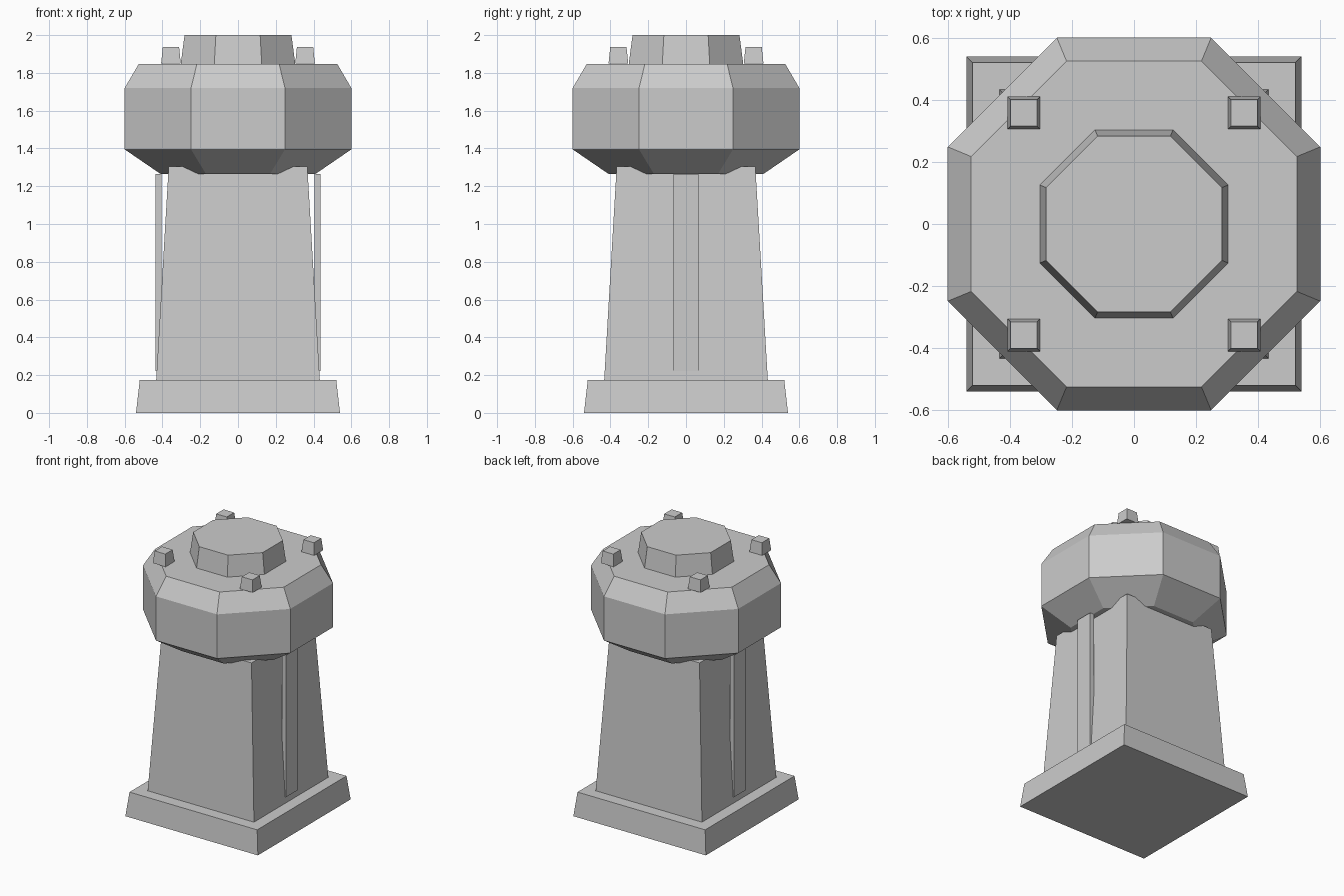
import bpy
import bmesh
import math

cube = bpy.data.objects.get("Cube")
if cube:
    bpy.data.objects.remove(cube, do_unlink=True)

# One stone grey for the whole tower
stone = bpy.data.materials.new("stone_grey")
stone.use_nodes = True
GREY = (0.6, 0.6, 0.6, 1)
stone.diffuse_color = GREY
stone.node_tree.nodes["Principled BSDF"].inputs["Base Color"].default_value = GREY


def finish(name, bm):
    bmesh.ops.recalc_face_normals(bm, faces=bm.faces)
    mesh = bpy.data.meshes.new(name)
    bm.to_mesh(mesh)
    bm.free()
    mesh.materials.append(stone)
    obj = bpy.data.objects.new(name, mesh)
    bpy.context.collection.objects.link(obj)
    return obj


def prism(name, sides, profile, centre=(0, 0)):
    """Stack regular polygon rings given as (half width across flats, height)."""
    bm = bmesh.new()
    rings = []
    for half, z in profile:
        radius = half / math.cos(math.pi / sides)
        ring = []
        for i in range(sides):
            a = (i + 0.5) * math.tau / sides
            ring.append(bm.verts.new((centre[0] + radius * math.cos(a),
                                      centre[1] + radius * math.sin(a), z)))
        rings.append(ring)
    for low, high in zip(rings, rings[1:]):
        for i in range(sides):
            j = (i + 1) % sides
            bm.faces.new((low[i], low[j], high[j], high[i]))
    bm.faces.new(rings[0][::-1])
    bm.faces.new(rings[-1])
    return finish(name, bm)


# Square foot and tapered shaft
prism("base_plinth", 4, [(0.54, 0), (0.52, 0.175)])
prism("tower_shaft", 4, [(0.433, 0.175), (0.367, 1.305)])

# Octagonal head and its raised cap
prism("tower_head", 8, [(0.41, 1.265), (0.6, 1.395), (0.6, 1.72), (0.525, 1.848)])
prism("top_cap", 8, [(0.303, 1.848), (0.283, 2.0)])

# Four corner studs on the head
for side, sx in (("right", -1), ("left", 1)):
    for end, sy in (("front", -1), ("back", 1)):
        prism(f"corner_stud_{end}_{side}", 4, [(0.052, 1.85), (0.043, 1.938)],
              (sx * 0.355, sy * 0.358))

# Upright strips on the two sides of the shaft
for side, sx in (("right", -1), ("left", 1)):
    bm = bmesh.new()
    bmesh.ops.create_cube(bm, size=1)
    bmesh.ops.scale(bm, vec=(0.034, 0.132, 1.045), verts=bm.verts)
    bmesh.ops.translate(bm, vec=(sx * 0.421, 0, 0.743), verts=bm.verts)
    finish(f"side_strip_{side}", bm)
